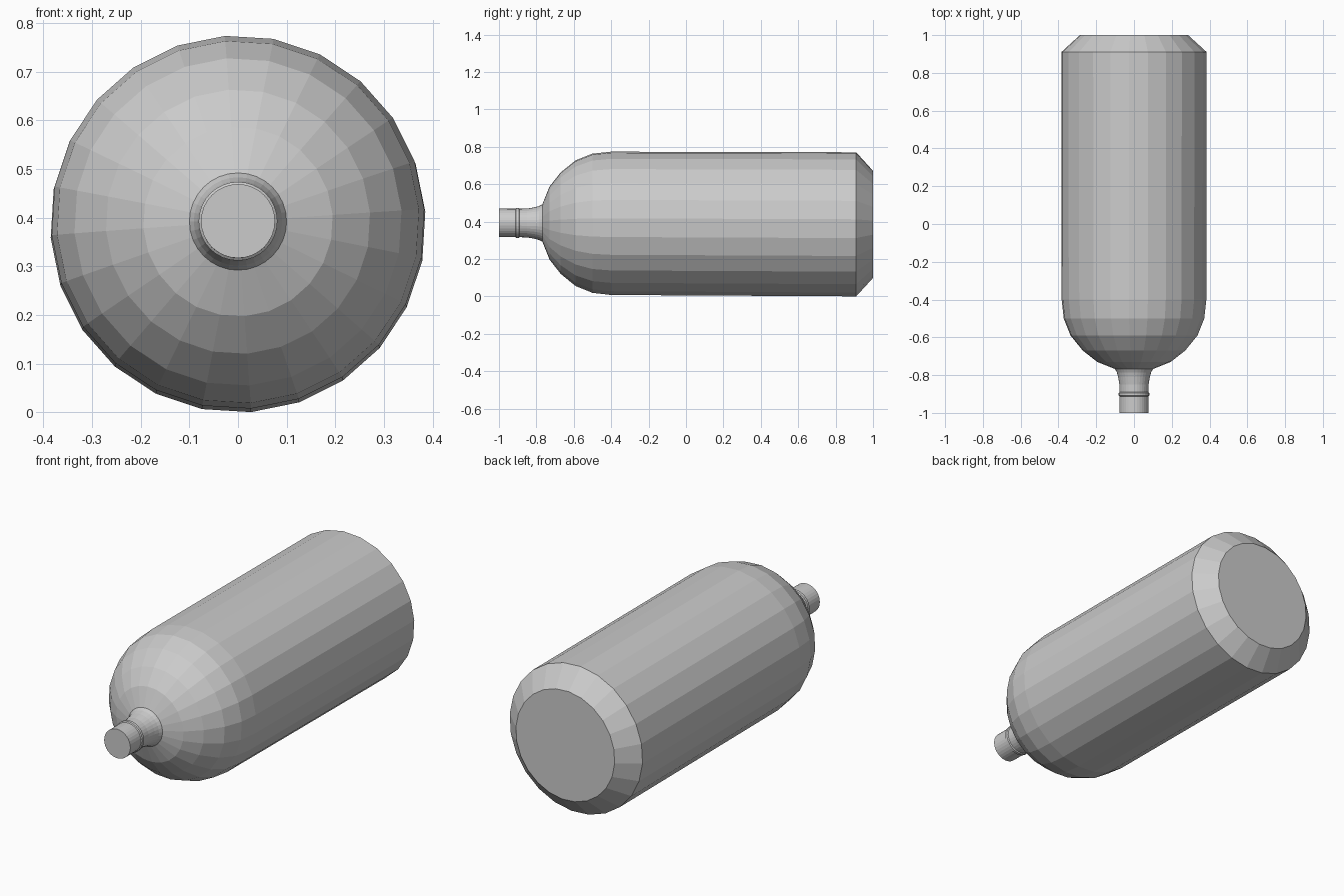
import bpy, bmesh
from math import cos, sin, radians, tau

if "Cube" in bpy.data.objects:
    bpy.data.objects.remove(bpy.data.objects["Cube"])


def axis_z(y):
    # the cylinder lies almost level, nose very slightly raised
    return 0.389 - 0.004 * y


def lathe(name, profile, sides, offset):
    """Closed solid of revolution around the y axis from (y, radius) points."""
    bm = bmesh.new()
    rings = []
    for y, r in profile:
        angles = [offset + tau * i / sides for i in range(sides)]
        rings.append([bm.verts.new((r * cos(a), y, axis_z(y) + r * sin(a)))
                      for a in angles])
    for a, b in zip(rings, rings[1:]):
        for i in range(sides):
            j = (i + 1) % sides
            bm.faces.new((a[i], a[j], b[j], b[i]))
    bm.faces.new(rings[0])
    bm.faces.new(rings[-1])
    bmesh.ops.recalc_face_normals(bm, faces=bm.faces)
    mesh = bpy.data.meshes.new(name)
    bm.to_mesh(mesh)
    bm.free()
    obj = bpy.data.objects.new(name, mesh)
    bpy.context.collection.objects.link(obj)
    return obj


# tank: domed shoulder, straight wall, chamfered base
lathe("tank_body", [
    (-0.77, 0.095), (-0.73, 0.195), (-0.67, 0.272), (-0.59, 0.337),
    (-0.50, 0.373), (-0.40, 0.384), (0.91, 0.386), (1.0, 0.287),
], 24, radians(4))

# neck: outlet, raised collar bead, flare onto the shoulder
lathe("tank_neck", [
    (-1.0, 0.076), (-0.912, 0.076), (-0.908, 0.081), (-0.894, 0.081),
    (-0.89, 0.076), (-0.85, 0.077), (-0.81, 0.084), (-0.785, 0.091),
    (-0.768, 0.1),
], 32, 0)
